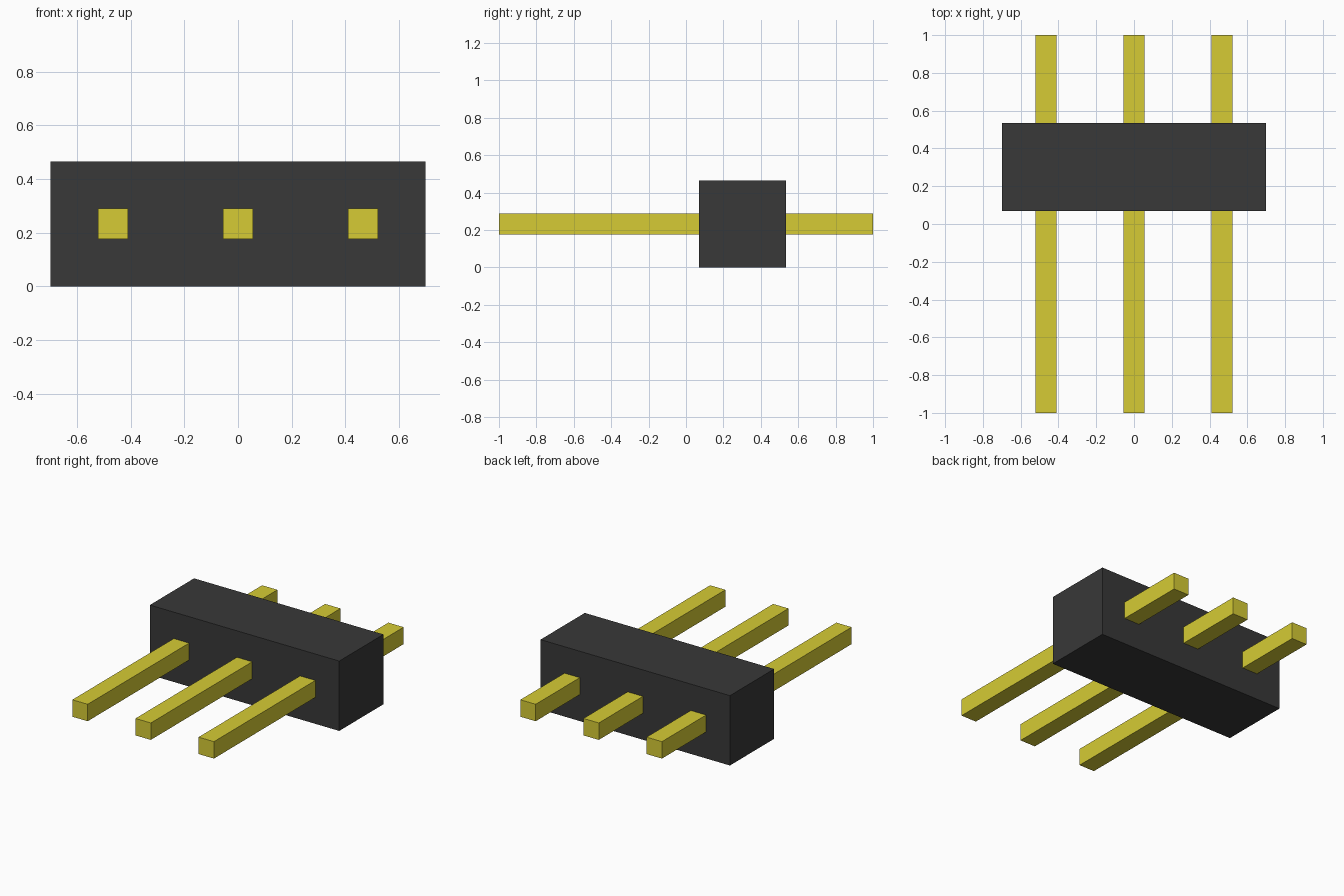
import bpy

if "Cube" in bpy.data.objects:
    bpy.data.objects.remove(bpy.data.objects["Cube"])

PITCH = 0.466      # spacing between pins, also the housing's square section
PIN = 0.113        # pin thickness
COUNT = 3


def material(name, color):
    mat = bpy.data.materials.new(name)
    mat.diffuse_color = color
    mat.use_nodes = True
    mat.node_tree.nodes["Principled BSDF"].inputs["Base Color"].default_value = mat.diffuse_color
    return mat


def box(name, center, size, mat):
    bpy.ops.mesh.primitive_cube_add(size=1, location=center)
    obj = bpy.context.object
    obj.name = name
    obj.scale = size
    bpy.ops.object.transform_apply(location=False, rotation=False, scale=True)
    obj.data.materials.append(mat)
    return obj


black = material("black_plastic", (0.04, 0.04, 0.04, 1))
gold = material("gold_metal", (0.67, 0.6, 0.035, 1))

# Plastic housing, set towards the back of the pins
box("housing", (0, 0.302, PITCH / 2), (PITCH * COUNT, PITCH, PITCH), black)

# Square pins running right through the housing
for i in range(COUNT):
    x = (i - (COUNT - 1) / 2) * PITCH
    box(f"pin_{i + 1}", (x, 0, PITCH / 2), (PIN, 2, PIN), gold)
